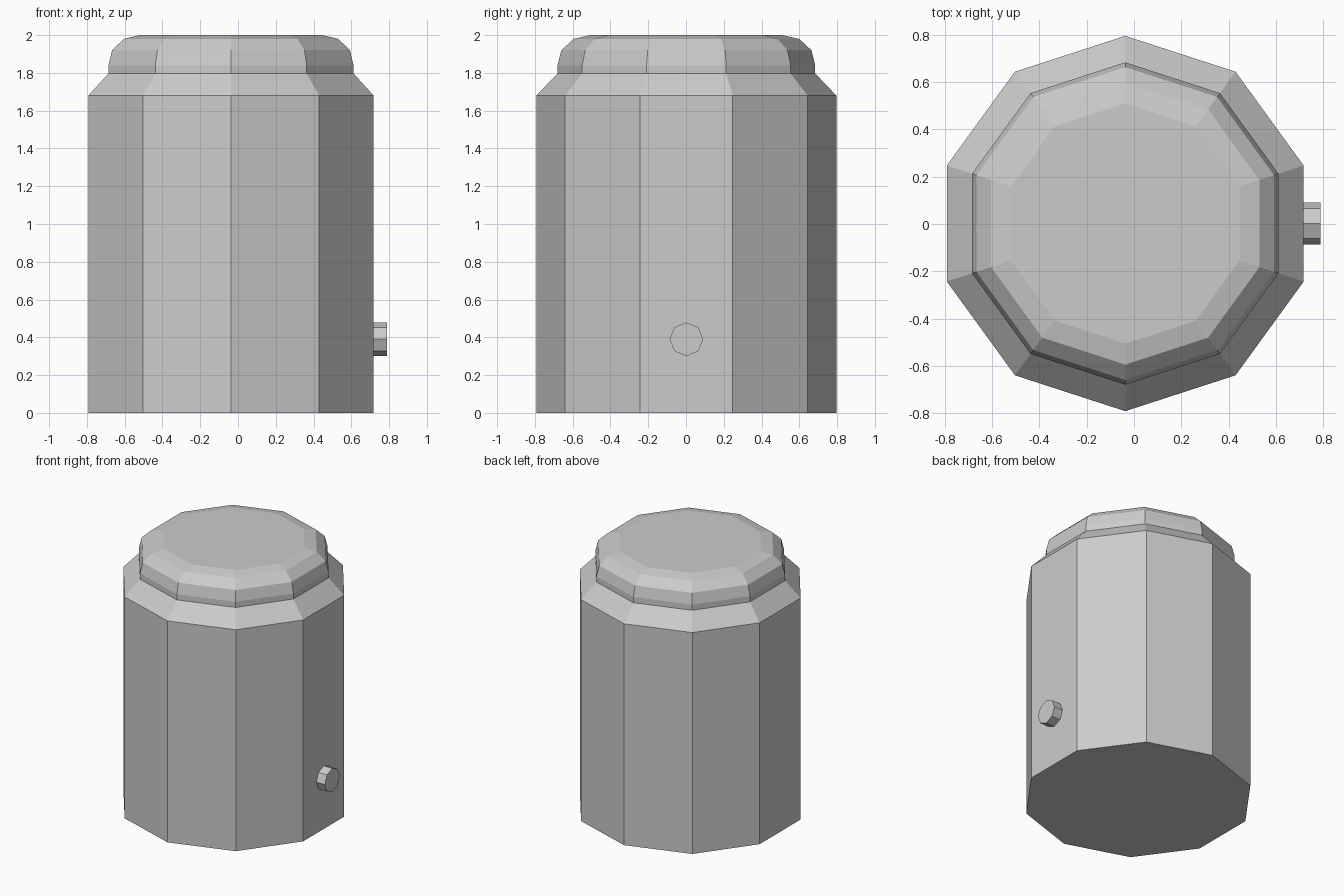
import bpy, bmesh
from math import sin, cos, pi

if "Cube" in bpy.data.objects:
    bpy.data.objects.remove(bpy.data.objects["Cube"])

CX = -0.037  # axis of the canister


def lathe(name, profile, sides):
    """Closed faceted solid of revolution around z from (radius, z) pairs."""
    bm = bmesh.new()
    rings = []
    for r, z in profile:
        rings.append([bm.verts.new((r * cos(pi / 2 + 2 * pi * i / sides),
                                    r * sin(pi / 2 + 2 * pi * i / sides), z))
                      for i in range(sides)])
    for a, b in zip(rings, rings[1:]):
        for i in range(sides):
            j = (i + 1) % sides
            bm.faces.new((a[i], a[j], b[j], b[i]))
    bm.faces.new(rings[0][::-1])
    bm.faces.new(rings[-1])
    mesh = bpy.data.meshes.new(name)
    bm.to_mesh(mesh)
    bm.free()
    obj = bpy.data.objects.new(name, mesh)
    bpy.context.collection.objects.link(obj)
    return obj


# Ten-sided canister: body, sloped shoulder and rounded lid
canister = lathe("canister_body", [
    (0.794, 0.0), (0.794, 1.68), (0.682, 1.797), (0.682, 1.84),
    (0.662, 1.92), (0.597, 1.98), (0.508, 2.0)], 10)
canister.location = (CX, 0.002, 0)

# Eight-sided button low on the right side
button = lathe("side_button", [(0.089, 0.0), (0.089, 0.09)], 8)
button.rotation_euler = (0, pi / 2, 0)
button.location = (0.70, 0.002, 0.39)
